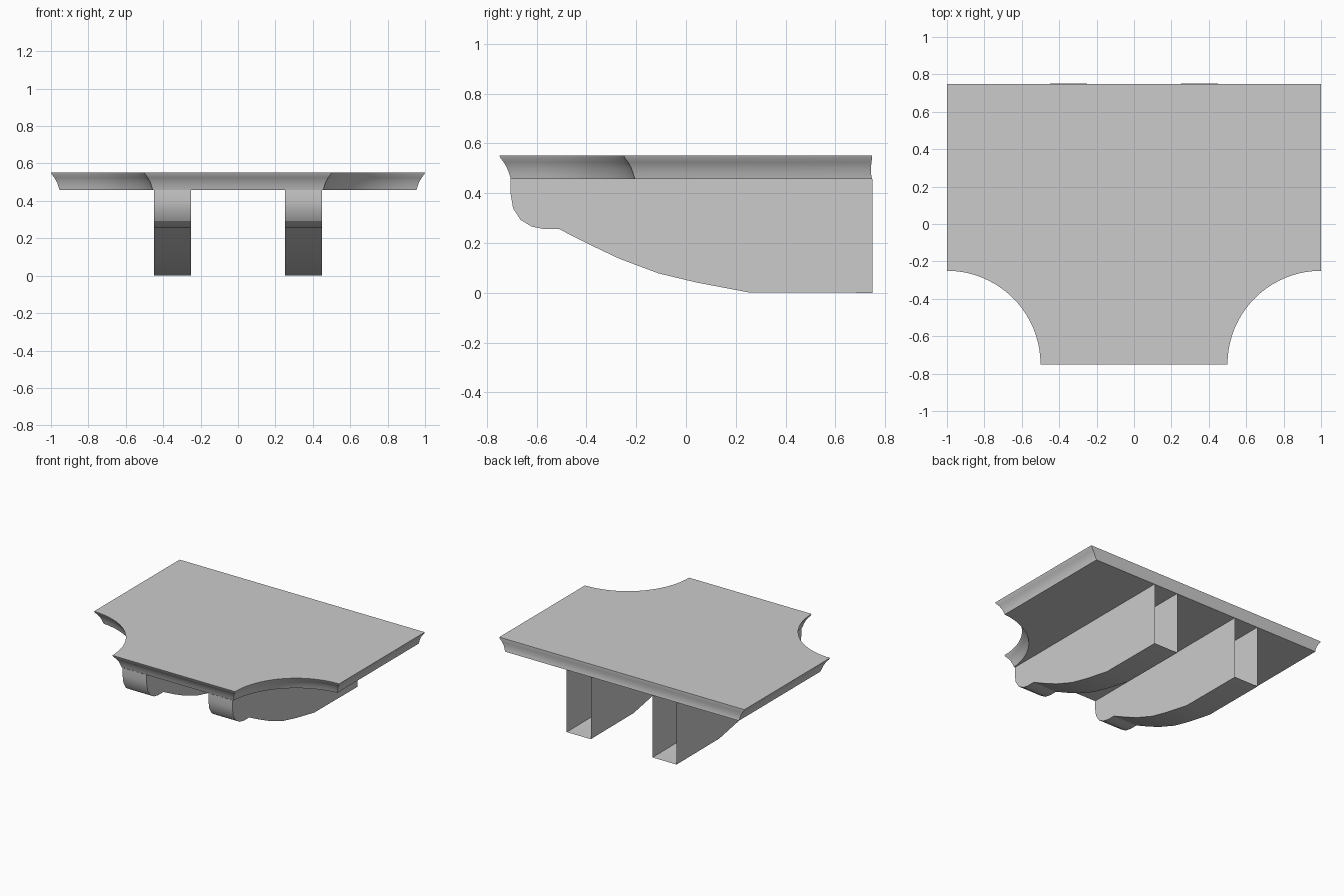
import bpy, bmesh, math

if "Cube" in bpy.data.objects:
    bpy.data.objects.remove(bpy.data.objects["Cube"])


def finish(bm, name, angle):
    bmesh.ops.recalc_face_normals(bm, faces=bm.faces)
    mesh = bpy.data.meshes.new(name)
    bm.to_mesh(mesh)
    bm.free()
    obj = bpy.data.objects.new(name, mesh)
    bpy.context.collection.objects.link(obj)
    bpy.ops.object.select_all(action='DESELECT')
    obj.select_set(True)
    bpy.context.view_layer.objects.active = obj
    bpy.ops.object.shade_smooth_by_angle(angle=math.radians(angle))
    return obj


# Slab outline with scooped front corners, shrunk by an inset
def outline(inset, back_y, steps=20):
    r = 0.5 + inset
    a0 = math.pi / 2 + math.asin(inset / r)
    a1 = math.pi - math.asin(inset / r)
    right = [(1 - inset, back_y)]
    for i in range(steps + 1):
        a = a0 + (a1 - a0) * i / steps
        right.append((1 + r * math.cos(a), -0.75 + r * math.sin(a)))
    return right + [(-x, y) for x, y in reversed(right)]


# Shelf slab with a coved moulding edge: (z, inset, back y)
bm = bmesh.new()
levels = [(0.552, 0.0, 0.748), (0.542, 0.004, 0.748), (0.524, 0.018, 0.745),
          (0.502, 0.031, 0.743), (0.48, 0.039, 0.743), (0.465, 0.044, 0.746),
          (0.457, 0.046, 0.747)]
rings = [[bm.verts.new((x, y, z)) for x, y in outline(inset, by)]
         for z, inset, by in levels]
n = len(rings[0])
for a, b in zip(rings, rings[1:]):
    for i in range(n):
        j = (i + 1) % n
        bm.faces.new((a[i], a[j], b[j], b[i]))
bm.faces.new(rings[0])
bm.faces.new(rings[-1])
finish(bm, "shelf_slab", 30)

# Scrolled bracket shell, open at the wall side and under the slab
profile = [(-0.705, 0.457), (-0.705, 0.40), (-0.695, 0.34), (-0.665, 0.293),
           (-0.62, 0.266), (-0.57, 0.256), (-0.51, 0.256), (-0.39, 0.195),
           (-0.27, 0.138), (-0.11, 0.078), (0.04, 0.042), (0.25, 0.002),
           (0.75, 0.0)]
bm = bmesh.new()
sides = [[bm.verts.new((x, y, z)) for y, z in profile + [(0.75, 0.457)]]
         for x in (0.252, 0.448)]
for s in sides:
    bm.faces.new(s)
for i in range(len(profile) - 1):
    bm.faces.new((sides[0][i], sides[0][i + 1], sides[1][i + 1], sides[1][i]))
bracket = finish(bm, "bracket", 26)
bracket.modifiers.new("mirror", 'MIRROR').use_axis[0] = True
